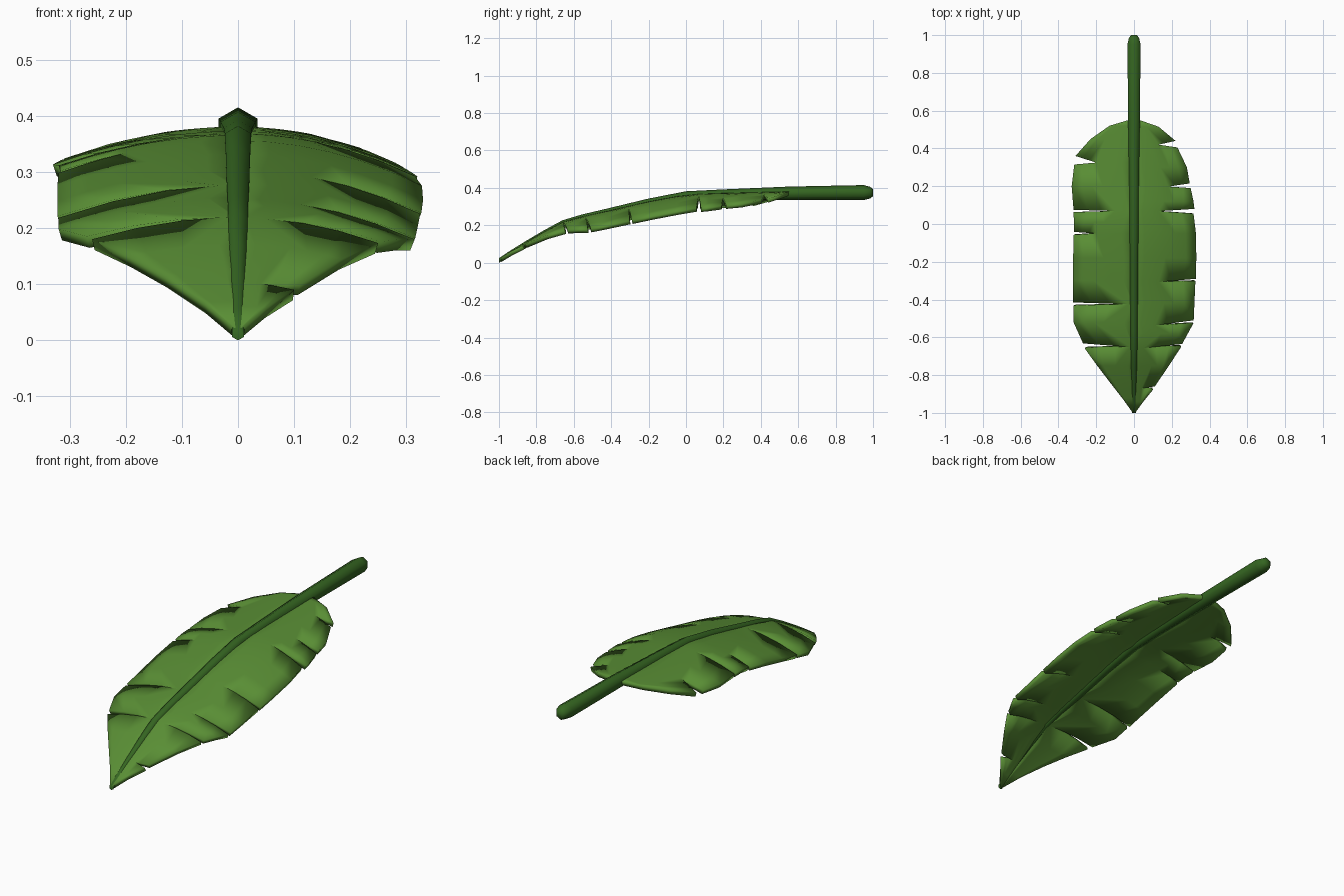
import bpy, bmesh
from math import cos, sin, pi, radians
from mathutils import Vector

if "Cube" in bpy.data.objects:
    bpy.data.objects.remove(bpy.data.objects["Cube"])

# midrib stations: y, centre z, radius
RIB = [(1.0, .374, .018), (.985, .375, .031), (.95, .375, .04), (.55, .371, .036),
       (.2, .363, .029), (0, .355, .027), (-.2, .318, .025), (-.42, .267, .023),
       (-.56, .236, .021), (-.66, .207, .02), (-.76, .155, .018), (-.86, .098, .016),
       (-.95, .044, .014), (-1.0, .012, .0125)]

# blade edge, stem to tip: (x, y), or a tear (x upper, y upper, x tip, y tip, x lower, y lower)
RIGHT = [(.03, .55), (.13, .515), (.22, .44, .13, .42, .23, .405), (.28, .30),
         (.295, .215, .18, .198, .30, .19), (.315, .12), (.32, .08, .13, .068, .315, .055),
         (.328, -.05), (.33, -.18), (.327, -.29, .13, -.307, .325, -.302), (.32, -.42),
         (.316, -.51, .11, -.537, .315, -.525), (.285, -.58),
         (.255, -.635, .05, -.657, .25, -.65), (.185, -.75),
         (.11, -.86, .04, -.87, .10, -.878), (.05, -.94), (.006, -1.0)]
LEFT = [(.03, .55), (.13, .52), (.23, .45), (.31, .36, .20, .325, .316, .315), (.33, .2),
        (.32, .075, .10, .069, .32, .063), (.318, .01), (.317, -.042, .20, -.05, .32, -.058),
        (.322, -.18), (.322, -.3), (.322, -.415, .03, -.425, .32, -.432), (.32, -.52),
        (.27, -.632, .02, -.652, .26, -.66), (.195, -.75), (.13, -.835), (.06, -.925),
        (.006, -1.0)]


def material(name, rgb):
    m = bpy.data.materials.new(name)
    m.diffuse_color = (*rgb, 1)
    m.use_nodes = True
    m.node_tree.nodes["Principled BSDF"].inputs["Base Color"].default_value = m.diffuse_color
    return m


def finish(name, bm, mat, angle):
    me = bpy.data.meshes.new(name)
    bm.to_mesh(me)
    bm.free()
    me.materials.append(mat)
    ob = bpy.data.objects.new(name, me)
    bpy.context.collection.objects.link(ob)
    bpy.ops.object.select_all(action='DESELECT')
    bpy.context.view_layer.objects.active = ob
    ob.select_set(True)
    bpy.ops.object.shade_smooth_by_angle(angle=radians(angle))
    return ob


def spine_z(y):
    for (y0, z0, _), (y1, z1, _) in zip(RIB, RIB[1:]):
        if y >= y1:
            return z0 + (z1 - z0) * (y0 - y) / (y0 - y1)
    return RIB[-1][1]


def blade(name, edge, side, droop, mat):
    bm = bmesh.new()
    inner, outer = 3, 3

    def row(tip, end):
        a, t, e = Vector((0, tip[1])), Vector(tip), Vector(end)
        pts = [a.lerp(t, i / inner) for i in range(inner)]
        pts += [t.lerp(e, i / outer) for i in range(outer + 1)]
        return [bm.verts.new((side * p.x, p.y, spine_z(p.y) + .01 - droop * p.x ** 2))
                for p in pts]

    previous = None
    for p in edge:
        if len(p) == 2:
            upper = lower = row((p[0] * .5, p[1]), p)
        else:
            upper = row(p[2:4], p[0:2])
            lower = row(p[2:4], p[4:6])
            # both lips of a tear share the uncut inner part
            for i in range(inner + 1):
                bm.verts.remove(lower[i])
                lower[i] = upper[i]
        if previous:
            for i in range(inner + outer):
                quad = [previous[i], upper[i], upper[i + 1], previous[i + 1]]
                bm.faces.new(quad if side > 0 else quad[::-1])
        previous = lower
    ob = finish(name, bm, mat, 45)
    mod = ob.modifiers.new("thickness", 'SOLIDIFY')
    mod.thickness = .022
    mod.offset = -1


leaf_green = material("leaf_green", (.1, .27, .035))
stem_green = material("stem_green", (.035, .13, .015))

# six-sided midrib and stalk
bm = bmesh.new()
rings = [[bm.verts.new((r * sin(k * pi / 3), y, z + r * cos(k * pi / 3))) for k in range(6)]
         for y, z, r in RIB]
for a, b in zip(rings, rings[1:]):
    for k in range(6):
        n = (k + 1) % 6
        bm.faces.new((a[k], a[n], b[n], b[k]))
bm.faces.new(rings[0])
bm.faces.new(rings[-1][::-1])
bmesh.ops.recalc_face_normals(bm, faces=bm.faces[:])
finish("midrib", bm, stem_green, 65)

# torn leaf halves
blade("right_blade", RIGHT, 1, .75, leaf_green)
blade("left_blade", LEFT, -1, .55, leaf_green)
